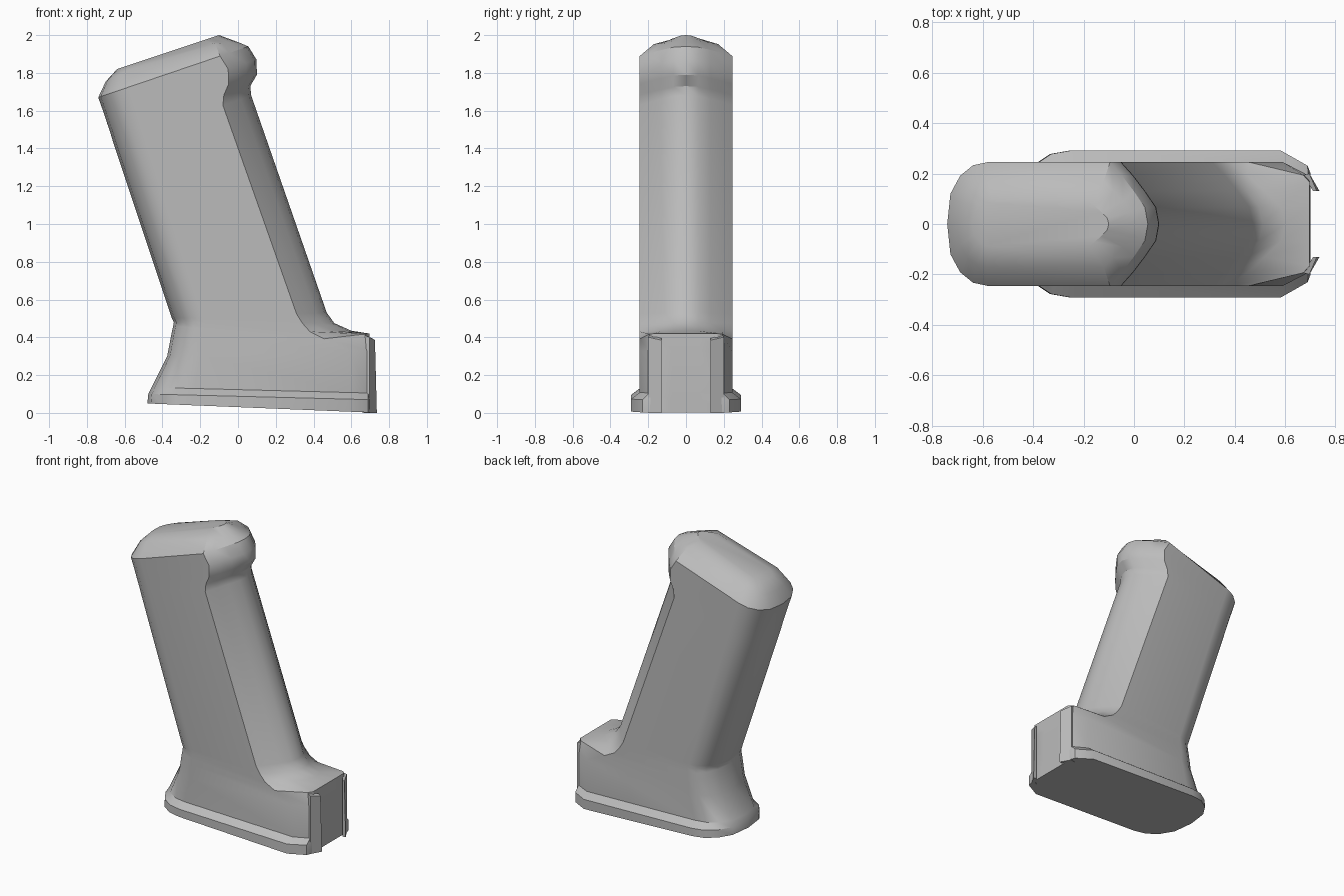
import bpy, bmesh, math

cube = bpy.data.objects.get("Cube")
if cube:
    bpy.data.objects.remove(cube, do_unlink=True)

mat = bpy.data.materials.new("plain grey")
mat.use_nodes = True
GREY = (0.5, 0.5, 0.5, 1)
mat.diffuse_color = GREY
mat.node_tree.nodes["Principled BSDF"].inputs["Base Color"].default_value = GREY

# End shapes of a ring: (side ratio, setback ratio) from the flat side to the tip
BACK = [(1, 1), (.95, .64), (.78, .32), (.49, .08), (0, 0)]
ROUND = [(1, 1), (.78, .68), (.53, .37), (.27, .08), (0, 0)]
BLOCK = [(1, 1), (.79, .1), (.68, 0), (.3, 0), (0, 0)]


def ring(bm, back, front, w, lb, lf, shape, drop=0):
    """Closed ring lying on the line from the back tip to the front tip."""
    (xb, zb), (xf, zf) = back, front
    half = [(xb + lb * d, w * s, d) for s, d in reversed(BACK)]
    half += [(xf - lf * d, w * s, d) for s, d in shape]
    outline = half + [(x, -y, d) for x, y, d in half[-2:0:-1]]
    slope = (zf - zb) / (xf - xb)
    return [bm.verts.new((x, y, zb + slope * (x - xb) - drop * d)) for x, y, d in outline]


def finish(bm, name, smooth=True):
    bmesh.ops.recalc_face_normals(bm, faces=bm.faces)
    mesh = bpy.data.meshes.new(name)
    bm.to_mesh(mesh)
    bm.free()
    obj = bpy.data.objects.new(name, mesh)
    bpy.context.collection.objects.link(obj)
    mesh.materials.append(mat)
    if smooth:
        bpy.ops.object.select_all(action='DESELECT')
        obj.select_set(True)
        bpy.context.view_layer.objects.active = obj
        bpy.ops.object.shade_smooth_by_angle(angle=math.radians(30))
    return obj


# Grip body: foot rim, flared base, shoulder, leaning handle, collar and domed top
SECTIONS = [
    ((-.48, .05), (.70, .002), .292, .23, .12, BLOCK),
    ((-.475, .10), (.70, .07), .292, .23, .12, BLOCK),
    ((-.458, .135), (.70, .105), .245, .22, .11, BLOCK),
    ((-.375, .30), (.70, .33), .245, .18, .11, BLOCK),
    ((-.35, .43), (.695, .42), .245, .16, .24, BLOCK, .03),
    ((-.343, .46), (.60, .435), .245, .16, .22, ROUND, .01),
    ((-.34, .48), (.51, .475), .245, .16, .17, ROUND),
    ((-.35, .50), (.47, .53), .245, .16, .16, ROUND),
    ((-.66, 1.43), (.07, 1.68), .245, .16, .15, ROUND),
    ((-.675, 1.48), (.065, 1.73), .245, .16, .14, ROUND),
    ((-.692, 1.53), (.10, 1.79), .245, .16, .15, ROUND),
    ((-.715, 1.60), (.098, 1.87), .245, .16, .15, ROUND),
    ((-.74, 1.67), (.055, 1.94), .245, .16, .15, ROUND),
    ((-.70, 1.755), (.0, 1.963), .17, .12, .12, ROUND, -.025),
    ((-.64, 1.82), (-.10, 2.0), .09, .08, .08, ROUND),
]
bm = bmesh.new()
rings = [ring(bm, *s) for s in SECTIONS]
for a, b in zip(rings, rings[1:]):
    for i in range(len(a)):
        j = (i + 1) % len(a)
        bm.faces.new((a[i], a[j], b[j], b[i]))
bm.faces.new(rings[0])
bm.faces.new(rings[-1])
finish(bm, "grip_body")

# Angled lips flanking the front channel
LIP = [(.66, .19), (.695, .20), (.735, .13), (.71, .13), (.685, .17)]
for name, side in (("left_lip", 1), ("right_lip", -1)):
    bm = bmesh.new()
    low = [bm.verts.new((x, side * y, 0)) for x, y in LIP]
    high = [bm.verts.new((min(x, .725), side * y, .415 - .4 * max(0, x - .66))) for x, y in LIP]
    bm.faces.new(low)
    bm.faces.new(high)
    for i in range(len(LIP)):
        j = (i + 1) % len(LIP)
        bm.faces.new((low[i], low[j], high[j], high[i]))
    finish(bm, name, smooth=False)
